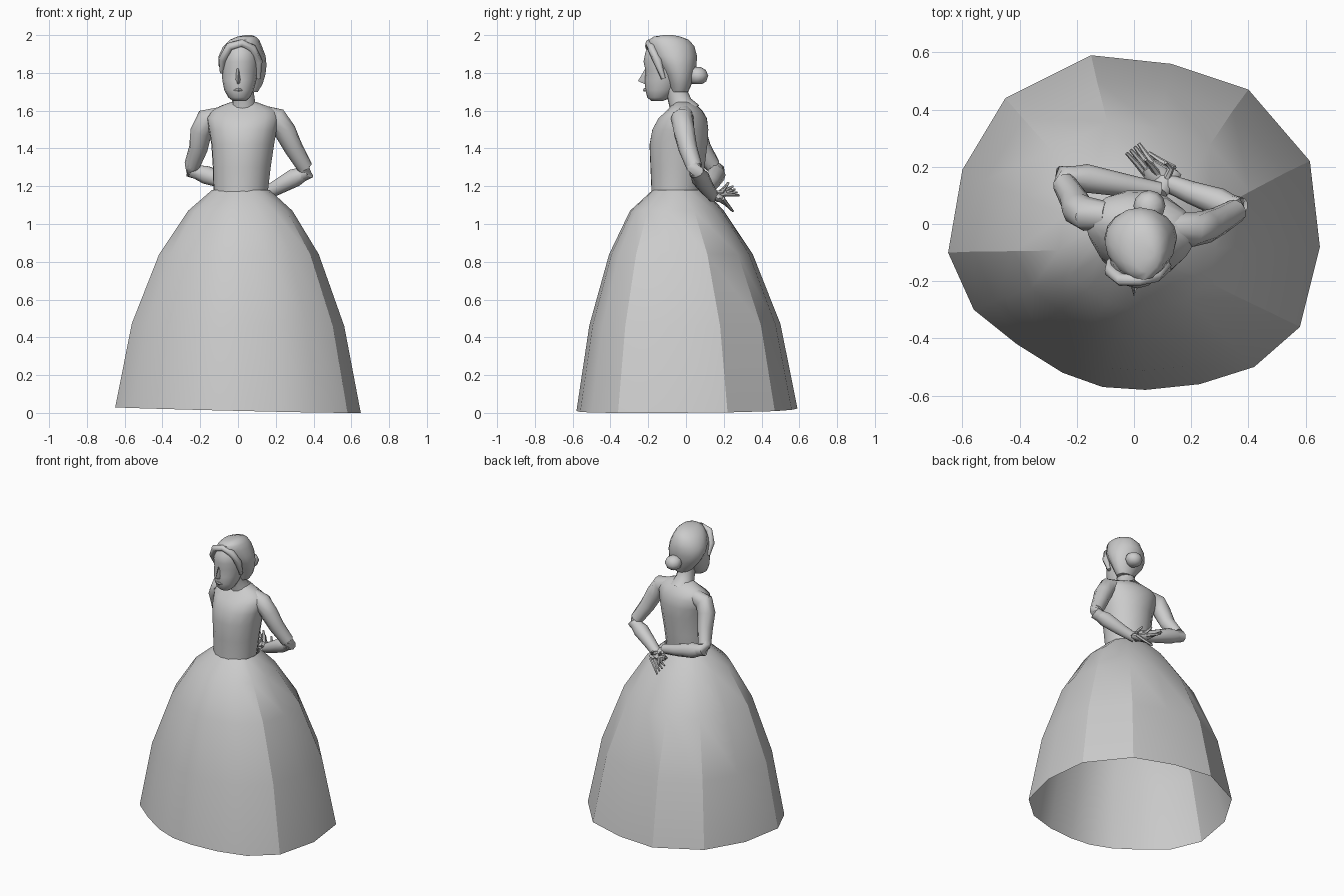
import bpy, bmesh, math
from mathutils import Vector, Matrix

grey = bpy.data.materials.new("plain grey")
grey.diffuse_color = (0.6, 0.6, 0.6, 1)


def build(name, rings, cap_start=True, cap_end=True, angle=50, smooth_levels=0):
    """Skin a list of equally sized point rings."""
    bm = bmesh.new()
    rows = [[bm.verts.new(p) for p in r] for r in rings]
    n = len(rows[0])
    for a, b in zip(rows, rows[1:]):
        for i in range(n):
            bm.faces.new((a[i], a[(i + 1) % n], b[(i + 1) % n], b[i]))
    if cap_start:
        bm.faces.new(rows[0][::-1])
    if cap_end:
        bm.faces.new(rows[-1])
    bmesh.ops.recalc_face_normals(bm, faces=bm.faces[:])
    me = bpy.data.meshes.new(name)
    bm.to_mesh(me)
    bm.free()
    ob = bpy.data.objects.new(name, me)
    bpy.context.collection.objects.link(ob)
    me.materials.append(grey)
    if smooth_levels:
        ob.modifiers.new("round", 'SUBSURF').levels = smooth_levels
        ob.modifiers["round"].render_levels = smooth_levels
    bpy.ops.object.select_all(action='DESELECT')
    ob.select_set(True)
    bpy.context.view_layer.objects.active = ob
    bpy.ops.object.shade_smooth_by_angle(angle=math.radians(angle))
    return ob


def stack(name, rows, n=14, yaw=0, **kw):
    """Loft of ellipses: z, centre x, half width, front y, back y."""
    rings = []
    for z, cx, rx, y0, y1 in rows:
        ring = []
        for i in range(n):
            t = 2 * math.pi * i / n
            v = Matrix.Rotation(yaw, 2) @ Vector((rx * math.cos(t), (y1 - y0) / 2 * math.sin(t)))
            ring.append((cx + v.x, (y0 + y1) / 2 + v.y, z))
        rings.append(ring)
    return build(name, rings, **kw)


def limb(name, pts, radii, n=8, flat=1.0, **kw):
    """Tapered tube along a path; flat squashes it vertically."""
    pts = [Vector(p) for p in pts]
    rings = []
    for i, p in enumerate(pts):
        d = (pts[min(i + 1, len(pts) - 1)] - pts[max(i - 1, 0)]).normalized()
        side = d.cross(Vector((0, 0, 1))).normalized()
        up = side.cross(d)
        rings.append([p + radii[i] * (side * math.cos(t) + up * flat * math.sin(t))
                      for t in (2 * math.pi * k / n for k in range(n))])
    return build(name, rings, **kw)


# Wide open skirt: irregular sixteen-sided hem shrunk towards the waist
hem = [(-.15, .59), (.13, .56), (.40, .47), (.615, .22), (.65, -.08), (.58, -.36),
       (.42, -.50), (.23, -.56), (.04, -.58), (-.11, -.57), (-.25, -.52), (-.41, -.42),
       (-.56, -.30), (-.65, -.10), (-.60, .19), (-.45, .44)]
levels = [(0, 1, 0, 0), (.46, .865, 0, -.01), (.84, .65, .005, -.03),
          (1.07, .425, .012, -.05), (1.18, .235, .015, -.04)]
skirt = []
for z, s, cx, cy in levels:
    tilt = 0.015 * s if z < .5 else 0
    skirt.append([(x * s + cx, y * s + cy,
                   z + tilt * max(0, 1 - x / .65 + .3 * y / .6) * (1 if z == 0 else .5))
                  for x, y in hem])
build("skirt", skirt, cap_start=False, cap_end=False, angle=28)

# Bodice and shoulders
stack("bodice", [(1.165, .015, .145, -.185, .085), (1.19, .015, .147, -.185, .09),
                 (1.30, .02, .155, -.19, .10), (1.42, .025, .168, -.195, .115),
                 (1.50, .025, .182, -.18, .12), (1.56, .025, .195, -.145, .11),
                 (1.60, .03, .175, -.10, .085), (1.625, .03, .125, -.075, .06),
                 (1.645, .03, .07, -.06, .03)], n=16, yaw=math.radians(-9))

# Neck
limb("neck", [(.032, -.005, 1.59), (.03, -.03, 1.64), (.028, -.05, 1.70), (.025, -.06, 1.76)],
     [.085, .062, .056, .06], n=12)

# Head, nose and ears
stack("head", [(1.652, .008, .035, -.185, -.12), (1.67, .006, .058, -.205, -.08),
               (1.71, .005, .078, -.215, -.045), (1.76, .007, .09, -.218, -.02),
               (1.81, .01, .096, -.214, .0), (1.86, .012, .099, -.225, .02),
               (1.91, .014, .094, -.215, .02), (1.95, .015, .072, -.19, .0)], n=16)
nose = [[(-.007, -.208, 1.83), (.003, -.212, 1.83), (.013, -.208, 1.83)],
        [(-.014, -.208, 1.765), (0, -.254, 1.757), (.016, -.208, 1.765)],
        [(-.010, -.205, 1.742), (.001, -.222, 1.742), (.012, -.205, 1.742)]]
build("nose", nose, angle=60)
limb("lips", [(-.026, -.200, 1.707), (.002, -.217, 1.71), (.03, -.200, 1.707)],
     [.005, .011, .005], n=6)

# Swept back hair with a small peak
stack("hair", [(1.70, .05, .055, -.075, .012), (1.74, .045, .085, -.09, .03),
               (1.79, .032, .113, -.115, .045), (1.84, .024, .127, -.15, .056),
               (1.89, .022, .124, -.182, .058), (1.94, .024, .103, -.197, .045),
               (1.975, .034, .078, -.196, .015), (1.992, .045, .048, -.17, -.03),
               (2.0, .055, .018, -.12, -.07)], n=16)

# Fringe following the hairline
limb("fringe", [(-.086, -.13, 1.80), (-.082, -.165, 1.87), (-.045, -.195, 1.94),
                (.02, -.195, 1.958), (.075, -.18, 1.93), (.108, -.15, 1.86), (.108, -.12, 1.77)],
     [.010, .022, .022, .020, .024, .024, .012])

# Bun
stack("bun", [(1.74, .052, .018, .035, .085), (1.755, .053, .045, .02, .107),
              (1.785, .054, .056, .01, .118), (1.815, .053, .045, .015, .105),
              (1.83, .052, .018, .03, .08)], n=12, angle=60)

# Arms folded behind the back
arms = {
    "left": ([(-.10, .03, 1.57), (-.165, .035, 1.555), (-.195, .05, 1.49), (-.21, .085, 1.40), (-.243, .14, 1.31)],
             [(-.25, .165, 1.285), (-.17, .16, 1.26), (-.03, .135, 1.215), (.09, .115, 1.185)]),
    "right": ([(.13, -.01, 1.58), (.205, -.02, 1.56), (.25, -.01, 1.49), (.295, .01, 1.40), (.355, .045, 1.30)],
              [(.368, .055, 1.275), (.30, .075, 1.245), (.20, .11, 1.19), (.115, .145, 1.145)]),
}
for side, (upper, fore) in arms.items():
    limb(side + "_upper_arm", upper, [.05, .06, .058, .050, .042], n=10)
    limb(side + "_forearm", fore, [.032, .050, .040, .031], n=10)
    limb(side + "_elbow", [upper[-2], upper[-1], fore[0], fore[1]],
         [.046, .042, .040, .040], n=10)

# Hands: cuff, palm, four fingers and a thumb
hands = {"left": ((.09, .115, 1.185), (.13, .175, 1.135), (.04, .225, 1.115)),
         "right": ((.115, .145, 1.145), (.06, .185, 1.155), (-.005, .265, 1.20))}
for side, (wrist, knuckle, tip) in hands.items():
    w, k, t = Vector(wrist), Vector(knuckle), Vector(tip)
    limb(side + "_palm", [w, (w + k) / 2, k, k.lerp(t, .2)], [.030, .038, .036, .028], flat=.6)
    across = (t - k).cross(Vector((0, 0, 1))).normalized()
    for i in range(4):
        o = across * (i - 1.5) * .015
        drop = Vector((0, 0, -.008 * i))
        limb(f"{side}_finger_{i + 1}", [k + o, k.lerp(t, .5) + o + drop, t + o * 1.2 + 2 * drop],
             [.011, .010, .006], n=6)
    limb(side + "_thumb", [w.lerp(k, .4), k + Vector((.0, .02, .035)), k + Vector((-.02, .04, .065))],
         [.014, .011, .006], n=6)
